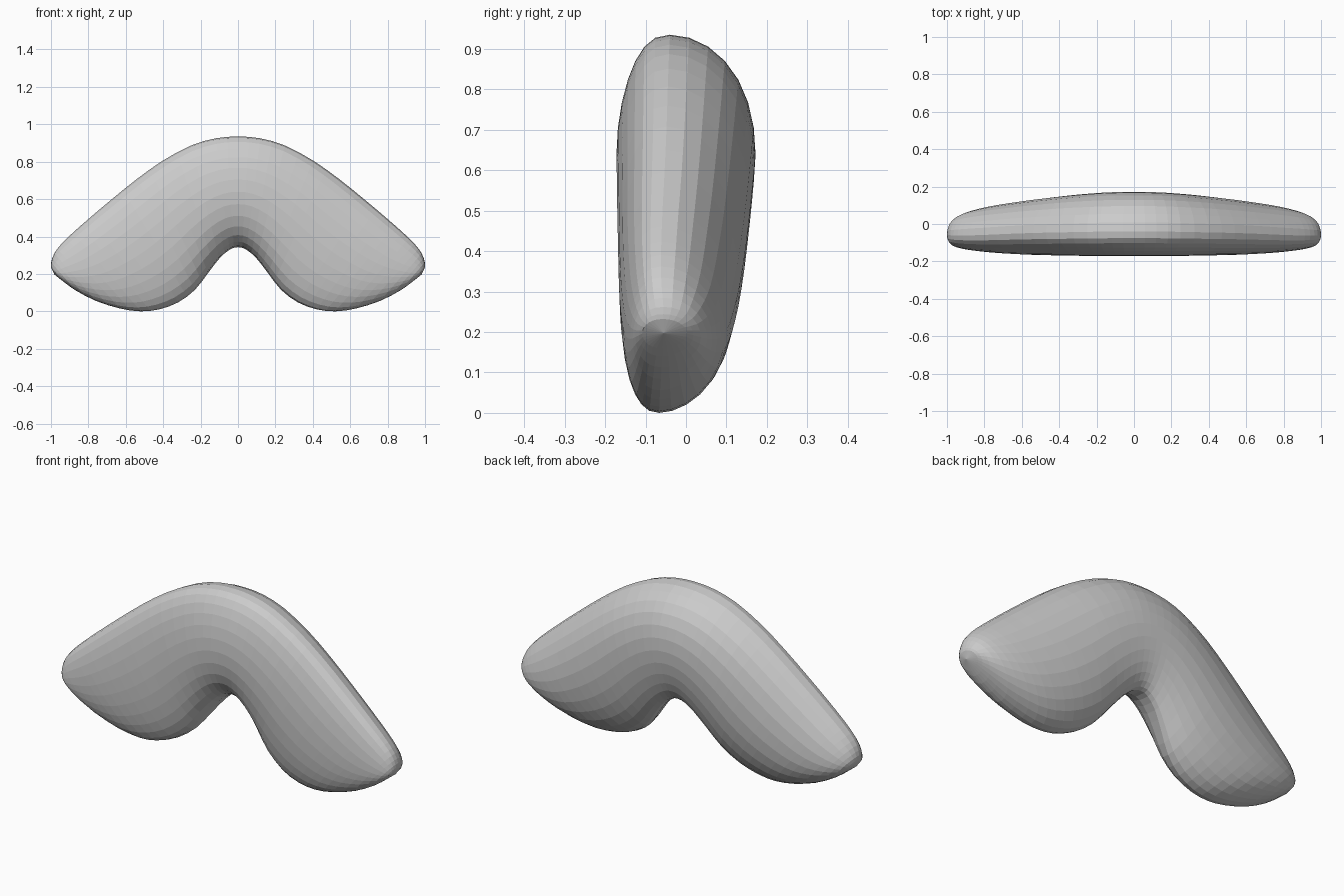
import bpy, bmesh, math

if "Cube" in bpy.data.objects:
    bpy.data.objects.remove(bpy.data.objects["Cube"])

SIDES = 28
# Cross-sections of one half:
# top x,z / bottom x,z / front y, back y / top edge y, bottom edge y
SECTIONS = [
    (0.00, .935, .00, .343, -.172, .172, -.040, .050),
    (0.12, .925, .045, .330, -.172, .171, -.040, .048),
    (0.25, .887, .10, .282, -.171, .167, -.042, .035),
    (0.40, .807, .16, .205, -.170, .159, -.045, .008),
    (0.54, .708, .23, .115, -.168, .148, -.048, -.025),
    (0.68, .595, .32, .048, -.166, .134, -.053, -.050),
    (0.79, .502, .42, .011, -.162, .119, -.058, -.062),
    (0.88, .423, .52, .000, -.156, .104, -.061, -.066),
    (0.943, .362, .63, .015, -.148, .087, -.062, -.066),
    (0.982, .310, .76, .056, -.138, .065, -.060, -.064),
    (0.999, .262, .87, .113, -.125, .037, -.056, -.060),
    (0.998, .232, .935, .160, -.108, .003, -.056, -.058),
]
TIP = (.982, -.055, .197)


def power(v, e):
    return math.copysign(abs(v) ** e, v)


def spline(p0, p1, p2, p3, u):
    return [0.5 * (2 * b + (c - a) * u + (2 * a - 5 * b + 4 * c - d) * u * u
                   + (3 * b - a - 3 * c + d) * u ** 3)
            for a, b, c, d in zip(p0, p1, p2, p3)]


# Insert a smooth in-between section after each one
first = SECTIONS[1]
before = (-first[0], first[1], -first[2]) + first[3:]
pts = [before] + SECTIONS + [SECTIONS[-1]]
sections = []
for i in range(1, len(pts) - 2):
    sections += [pts[i], spline(*pts[i - 1:i + 3], 0.5)]
sections.append(SECTIONS[-1])

# Loft the rounded half from the middle to the tip
bm = bmesh.new()
rings = []
for tx, tz, bx, bz, front, back, top_y, low_y in sections:
    ring = []
    for k in range(SIDES):
        a = 2 * math.pi * k / SIDES
        c, s = math.cos(a), math.sin(a)
        # Back tapers towards the lower edge, front is fuller
        e = (1.0 if c > 0 else 1.1) if s > 0 else 0.85
        t = (1 + c) / 2
        edge = low_y + (top_y - low_y) * t
        depth = (back - edge) if s > 0 else (edge - front)
        ring.append(bm.verts.new((bx + (tx - bx) * t,
                                  edge + depth * power(s, e),
                                  bz + (tz - bz) * t)))
    rings.append(ring)
for r0, r1 in zip(rings, rings[1:]):
    for k in range(SIDES):
        n = (k + 1) % SIDES
        bm.faces.new((r0[k], r0[n], r1[n], r1[k]))
tip = bm.verts.new(TIP)
for k in range(SIDES):
    bm.faces.new((rings[-1][k], rings[-1][(k + 1) % SIDES], tip))
# Outward-facing normals: the tip faces must point to +x
bm.normal_update()
if sum(f.normal.x for f in tip.link_faces) < 0:
    bmesh.ops.reverse_faces(bm, faces=bm.faces[:])

mesh = bpy.data.meshes.new("moustache")
bm.to_mesh(mesh)
bm.free()
moustache = bpy.data.objects.new("moustache", mesh)
bpy.context.collection.objects.link(moustache)

# Mirror to the other half
mirror = moustache.modifiers.new("mirror", 'MIRROR')
mirror.use_clip = True
mirror.merge_threshold = 0.001
